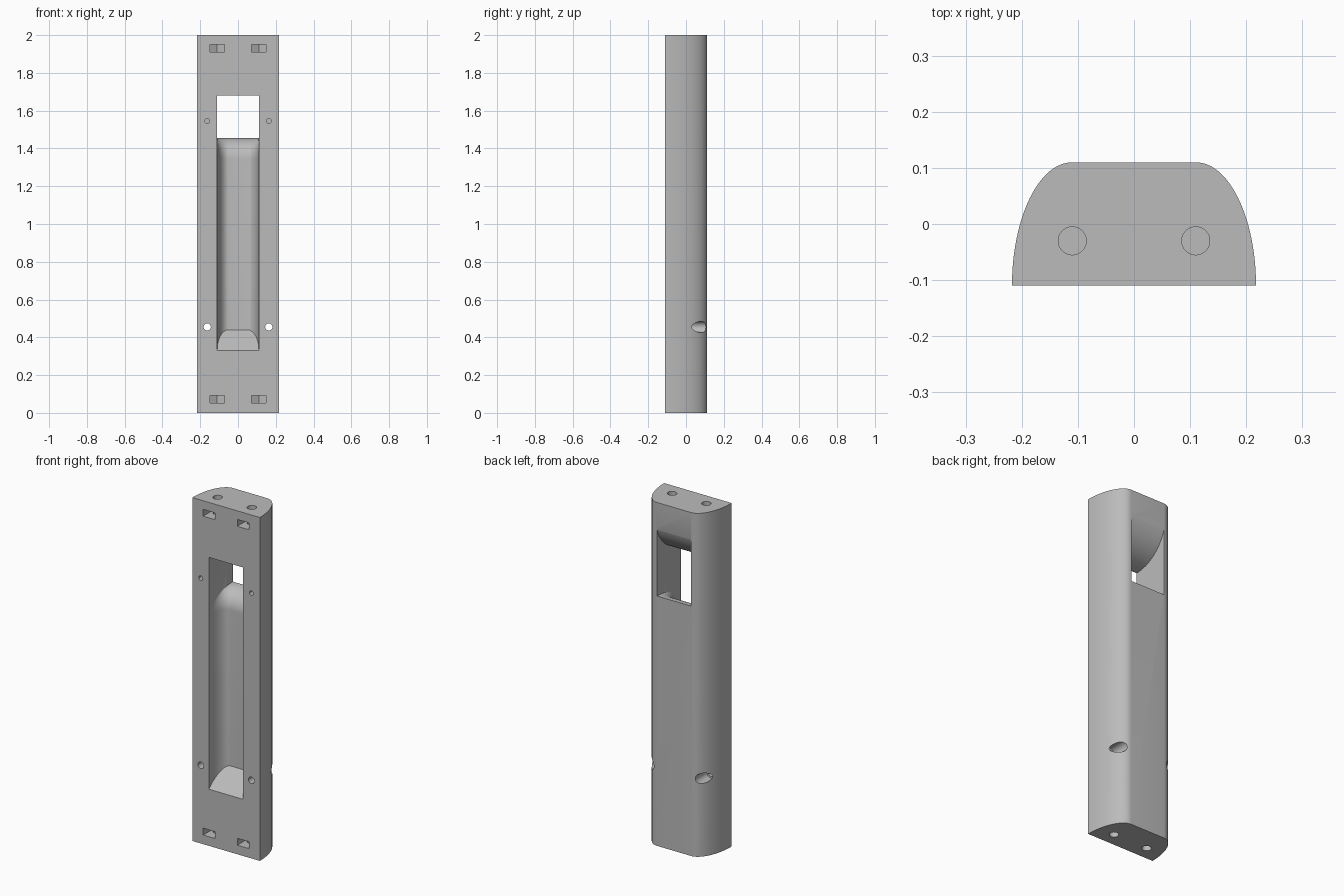
import bpy, bmesh
from math import sin, cos, pi, sqrt
from mathutils import Vector

cube = bpy.data.objects.get("Cube")
if cube:
    bpy.data.objects.remove(cube, do_unlink=True)

grey = bpy.data.materials.new("plain_grey")
grey.use_nodes = True
grey.diffuse_color = (0.5, 0.5, 0.5, 1)
grey.node_tree.nodes["Principled BSDF"].inputs["Base Color"].default_value = (0.5, 0.5, 0.5, 1)

HALF_W, HALF_D, HEIGHT, FLAT = 0.2175, 0.11, 2.0, 0.11


def loft(name, rings):
    """Solid through rings of equal point count, capped at both ends."""
    bm = bmesh.new()
    rows = [[bm.verts.new(p) for p in ring] for ring in rings]
    n = len(rows[0])
    for a, b in zip(rows, rows[1:]):
        for i in range(n):
            j = (i + 1) % n
            bm.faces.new((a[i], a[j], b[j], b[i]))
    bm.faces.new(rows[0][::-1])
    bm.faces.new(rows[-1])
    bmesh.ops.recalc_face_normals(bm, faces=bm.faces)
    mesh = bpy.data.meshes.new(name)
    bm.to_mesh(mesh)
    bm.free()
    obj = bpy.data.objects.new(name, mesh)
    bpy.context.collection.objects.link(obj)
    mesh.materials.append(grey)
    return obj


def cylinder(name, start, end, radius, sides=32, turn=0.0):
    """Prism between two points, along y or z."""
    start, end = Vector(start), Vector(end)
    u = Vector((1, 0, 0))
    v = (end - start).normalized().cross(u)
    ring = [radius * (cos(turn + 2 * pi * i / sides) * u + sin(turn + 2 * pi * i / sides) * v)
            for i in range(sides)]
    return loft(name, [[start + p for p in ring], [end + p for p in ring]])


def box(name, x, y, z):
    ring = [(x[0], y[0]), (x[1], y[0]), (x[1], y[1]), (x[0], y[1])]
    return loft(name, [[(a, b, h) for a, b in ring] for h in z])


# Body: flat front, elliptical shoulders, flat back
STEPS = 24
half = [(FLAT + (HALF_W - FLAT) * cos(k * pi / 2 / STEPS),
         -HALF_D + 2 * HALF_D * sin(k * pi / 2 / STEPS)) for k in range(STEPS + 1)]
profile = half + [(-x, y) for x, y in reversed(half)]
body = loft("grip_body", [[(x, y, z) for x, y in profile] for z in (0, HEIGHT)])


def cut(tool):
    tool.hide_render = True
    mod = body.modifiers.new("cut", 'BOOLEAN')
    mod.operation = 'DIFFERENCE'
    mod.solver = 'EXACT'
    mod.object = tool
    bpy.context.view_layer.objects.active = body
    bpy.ops.object.modifier_apply(modifier=mod.name)
    bpy.data.objects.remove(tool, do_unlink=True)


# Channel: sloped floor, rounded back, a lip curving out through the back
FLOOR, LIP, CEILING, RAMP_R = 0.33, 1.455, 1.68, 0.23
FRONT, BACK, ARC = -0.13, 0.13, 14


def channel_slice(x, wall):
    pts = [(FRONT, FLOOR + FRONT + HALF_D), (wall, FLOOR + wall + HALF_D)]
    for k in range(ARC + 1):
        t = k * pi / 2 / ARC
        pts.append((HALF_D - (HALF_D - wall) * cos(t), LIP - 0.11 + 0.11 * sin(t)))
    pts.append((BACK, LIP))
    for k in range(ARC + 1):
        y = HALF_D - 2 * HALF_D * (1 - cos(k * pi / 2 / ARC))
        z = CEILING + RAMP_R - sqrt(RAMP_R ** 2 - (y + HALF_D) ** 2)
        if k == 0:
            pts.append((BACK, z))
        pts.append((y, z))
    pts.append((FRONT, CEILING))
    return [(x, y, z) for y, z in pts]


side = [(0.05 + 0.06 * sin(k * pi / 2 / 12), -0.105 + 0.105 * cos(k * pi / 2 / 12))
        for k in range(13)]
stations = [(-x, w) for x, w in reversed(side)] + side
cut(loft("channel_cutter", [channel_slice(x, w) for x, w in stations]))

for s in (-1, 1):
    # End screw holes with hexagonal nut pockets opening to the front
    for end, inner, nut in ((-0.02, 0.14, 0.073), (2.02, 1.86, 1.93)):
        x, y = s * 0.11, -0.03
        cut(cylinder("end_hole_cutter", (x, y, end), (x, y, inner), 0.025))
        cut(cylinder("nut_cutter", (x, y, nut - 0.02), (x, y, nut + 0.02), 0.0433, 6, pi / 6))
        cut(box("nut_slot_cutter", (x - 0.0375, x + 0.0375), (-0.13, y), (nut - 0.02, nut + 0.02)))
    # Lower through holes, counterbored from the back
    x = s * 0.163
    cut(cylinder("bolt_cutter", (x, -0.15, 0.455), (x, 0.15, 0.455), 0.019))
    cut(cylinder("counterbore_cutter", (x, 0.0, 0.455), (x, 0.15, 0.455), 0.03))
    # Upper blind holes
    cut(cylinder("pilot_cutter", (x, -0.15, 1.545), (x, 0.0, 1.545), 0.013))

bpy.ops.object.select_all(action='DESELECT')
body.select_set(True)
bpy.context.view_layer.objects.active = body
bpy.ops.object.shade_smooth_by_angle(angle=pi / 6)
